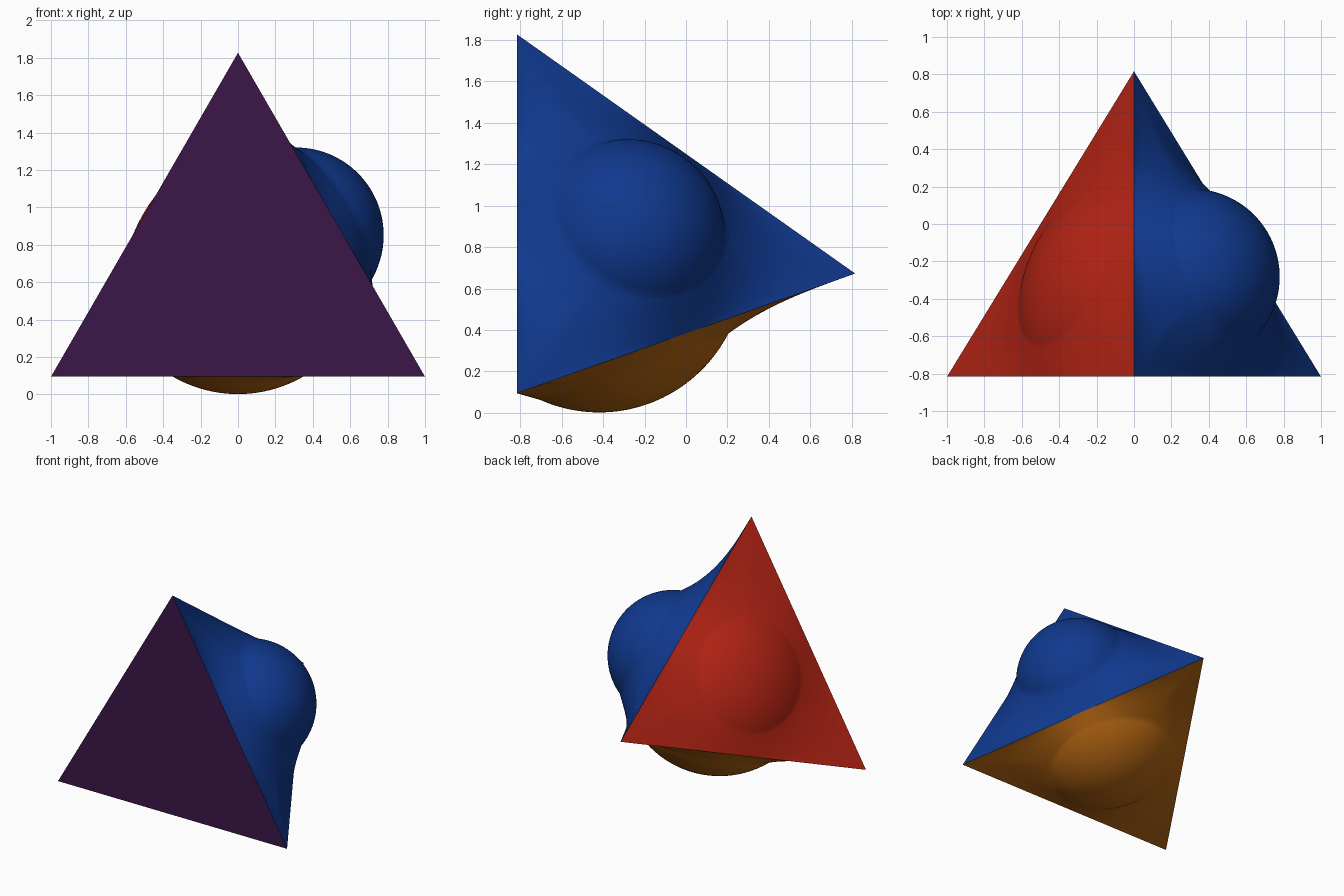
import bpy, bmesh, math
from mathutils import Vector

if "Cube" in bpy.data.objects:
    bpy.data.objects.remove(bpy.data.objects["Cube"])

# Corners of the regular tetrahedron, edge 2
H = math.sqrt(8 / 3)
LEFT = Vector((-1, -H / 2, 0.095))
RIGHT = Vector((1, -H / 2, 0.095))
TOP = Vector((0, -H / 2, 0.095 + math.sqrt(3)))
BACK = Vector((0, H / 2, 0.095 + 1 / math.sqrt(3)))
CENTRE = (LEFT + RIGHT + TOP + BACK) / 4
INNER = 1 / math.sqrt(3)          # face centre to edge
SEGMENTS, CAP_RINGS, SKIRT_RINGS = 120, 24, 22


def finish(bm, name, colour):
    bmesh.ops.recalc_face_normals(bm, faces=bm.faces)
    mesh = bpy.data.meshes.new(name)
    bm.to_mesh(mesh)
    bm.free()
    mat = bpy.data.materials.new(name + "_colour")
    mat.diffuse_color = (*colour, 1)
    mat.use_nodes = True
    mat.node_tree.nodes["Principled BSDF"].inputs["Base Color"].default_value = mat.diffuse_color
    mesh.materials.append(mat)
    obj = bpy.data.objects.new(name, mesh)
    bpy.context.collection.objects.link(obj)
    return obj


def bulged_face(name, corners, radius, depth, cap, colour):
    """Triangle with a spherical cap that eases out to the straight edges."""
    mid = sum(corners, Vector()) / 3
    normal = (mid - CENTRE).normalized()
    u = (corners[0] - mid).normalized()
    v = (corners[1] - corners[2]).normalized()
    rim = math.sqrt(radius ** 2 - cap ** 2) - depth
    bm = bmesh.new()
    pole = bm.verts.new(mid + normal * (radius - depth))
    rings = []
    for i in range(1, CAP_RINGS + SKIRT_RINGS + 1):
        ring = []
        for j in range(SEGMENTS):
            a = 2 * math.pi * j / SEGMENTS
            edge = INNER / math.cos(a % (2 * math.pi / 3) - math.pi / 3)
            if i <= CAP_RINGS:
                r = cap * i / CAP_RINGS
                h = math.sqrt(radius ** 2 - r ** 2) - depth
            else:
                t = (i - CAP_RINGS) / SKIRT_RINGS
                power = 1 + 2 * (edge - INNER) / INNER
                r = cap + (edge - cap) * t
                h = rim * (1 - t) ** power
            ring.append(bm.verts.new(mid + (u * math.cos(a) + v * math.sin(a)) * r + normal * h))
        rings.append(ring)
    for j in range(SEGMENTS):
        k = (j + 1) % SEGMENTS
        bm.faces.new((pole, rings[0][j], rings[0][k]))
        for a, b in zip(rings, rings[1:]):
            bm.faces.new((a[j], b[j], b[k], a[k]))
    # make sure the sheet faces outward
    bm.normal_update()
    obj = finish(bm, name, colour)
    if obj.data.polygons[0].normal.dot(normal) < 0:
        obj.data.flip_normals()
    obj.data.shade_smooth()


# Flat front face
bm = bmesh.new()
bm.faces.new([bm.verts.new(p) for p in (LEFT, RIGHT, TOP)])
front = finish(bm, "flat_front_face", (0.045, 0.008, 0.065))
if front.data.polygons[0].normal.y > 0:
    front.data.flip_normals()

# Three increasingly inflated faces
bulged_face("shallow_bulge_face", (LEFT, TOP, BACK), 0.87, 0.71, 0.42, (0.45, 0.017, 0.007))
bulged_face("medium_bulge_face", (LEFT, RIGHT, BACK), 0.70, 0.44, 0.48, (0.45, 0.13, 0.006))
bulged_face("round_bulge_face", (RIGHT, TOP, BACK), 0.47, 0.03, 0.43, (0.005, 0.04, 0.27))
